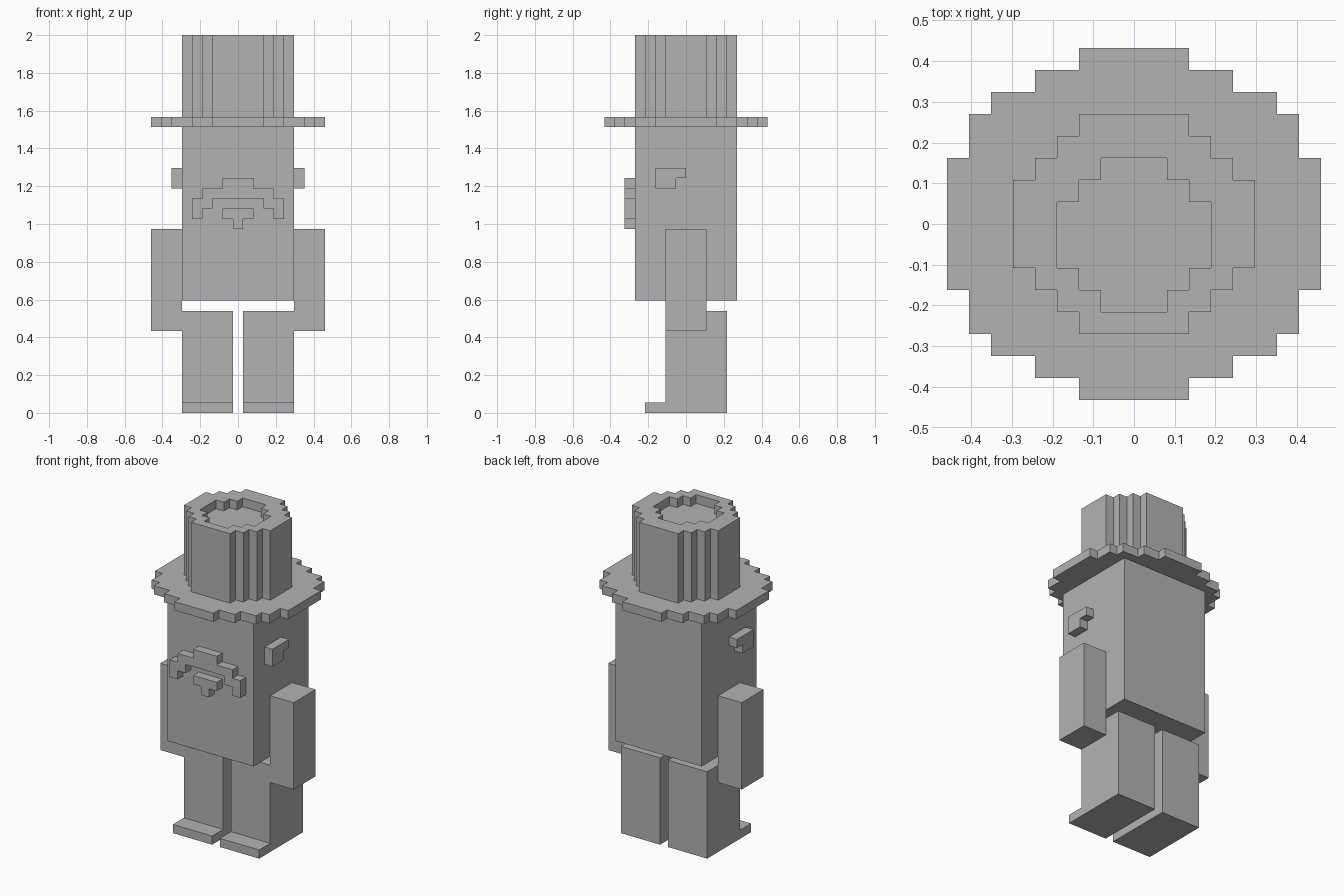
import bpy
import bmesh

cube = bpy.data.objects.get("Cube")
if cube:
    bpy.data.objects.remove(cube, do_unlink=True)

U = 2 / 37  # one block

grey = bpy.data.materials.new("plain grey")
grey.use_nodes = True
GREY = (0.45, 0.45, 0.45, 1)
grey.diffuse_color = GREY
grey.node_tree.nodes["Principled BSDF"].inputs["Base Color"].default_value = GREY


def prism(name, outline, axis, low, high):
    """Extrude a block outline along an axis (0, 1 or 2) from low to high."""
    def place(p, d):
        co = list(p)
        co.insert(axis, d)
        return [c * U for c in co]

    bm = bmesh.new()
    face = bm.faces.new([bm.verts.new(place(p, low)) for p in outline])
    out = bmesh.ops.extrude_face_region(bm, geom=[face], use_keep_orig=True)
    for v in out["geom"]:
        if isinstance(v, bmesh.types.BMVert):
            v.co[axis] = high * U
    bmesh.ops.recalc_face_normals(bm, faces=bm.faces)
    mesh = bpy.data.meshes.new(name)
    bm.to_mesh(mesh)
    bm.free()
    mesh.materials.append(grey)
    obj = bpy.data.objects.new(name, mesh)
    bpy.context.collection.objects.link(obj)
    return obj


def rect(a0, a1, b0, b1):
    return [(a0, b0), (a1, b0), (a1, b1), (a0, b1)]


def stepped(steps):
    """Outline mirrored in x, from (half width, low, high) going outwards."""
    upper, lower = [], []
    for i, (x, low, high) in enumerate(steps):
        upper.append((x, high))
        lower.append((x, low))
        if i + 1 < len(steps):
            upper.append((x, steps[i + 1][2]))
            lower.append((x, steps[i + 1][1]))
    half = upper + lower[::-1]
    loop = half + [(-x, b) for x, b in reversed(half)]
    return [p for i, p in enumerate(loop) if p != loop[i - 1]]


def pair(name, outline, inner, outer):
    """Left and right copies of a part extruded along x."""
    prism("left_" + name, outline, 0, inner, outer)
    prism("right_" + name, outline, 0, -outer, -inner)


# Head and torso block
prism("body", rect(-5.5, 5.5, -5, 5), 2, 11, 28)

# Limbs: each leg has a foot sticking out in front
pair("leg", [(-4, 0), (4, 0), (4, 10), (-2, 10), (-2, 1), (-4, 1)], 0.5, 5.5)
pair("arm", rect(-2, 2, 8, 18), 5.5, 8.5)
pair("ear", [(-3, 22), (-1, 22), (-1, 23), (0, 23), (0, 24), (-3, 24)], 5.5, 6.5)

# Raised face details
prism("moustache", stepped([(1.5, 21, 23), (2.5, 21, 22), (3.5, 20, 22), (4.5, 19, 21)]), 1, -6, -5)
prism("mouth", stepped([(0.5, 18, 20), (1.5, 19, 20)]), 1, -6, -5)

# Hat brim and crown
brim = [(2.5, 8), (4.5, 7), (6.5, 6), (7.5, 5), (8.5, 3)]
prism("hat_brim", stepped([(x, -y, y) for x, y in brim]), 2, 28, 29)
ring = [(2.5, 5), (3.5, 4), (4.5, 3), (5.5, 2)]
crown = prism("hat_crown", stepped([(x, -y, y) for x, y in ring]), 2, 29, 37)

# Shallow recess in the top of the crown
cutter = prism("crown_recess", stepped([(1.5, -4, 3), (2.5, -3, 2), (3.5, -2, 1)]), 2, 36, 38)
cutter.hide_render = True
cut = crown.modifiers.new("recess", 'BOOLEAN')
cut.operation = 'DIFFERENCE'
cut.solver = 'EXACT'
cut.object = cutter
bpy.context.view_layer.objects.active = crown
bpy.ops.object.modifier_apply(modifier=cut.name)
bpy.data.objects.remove(cutter, do_unlink=True)
